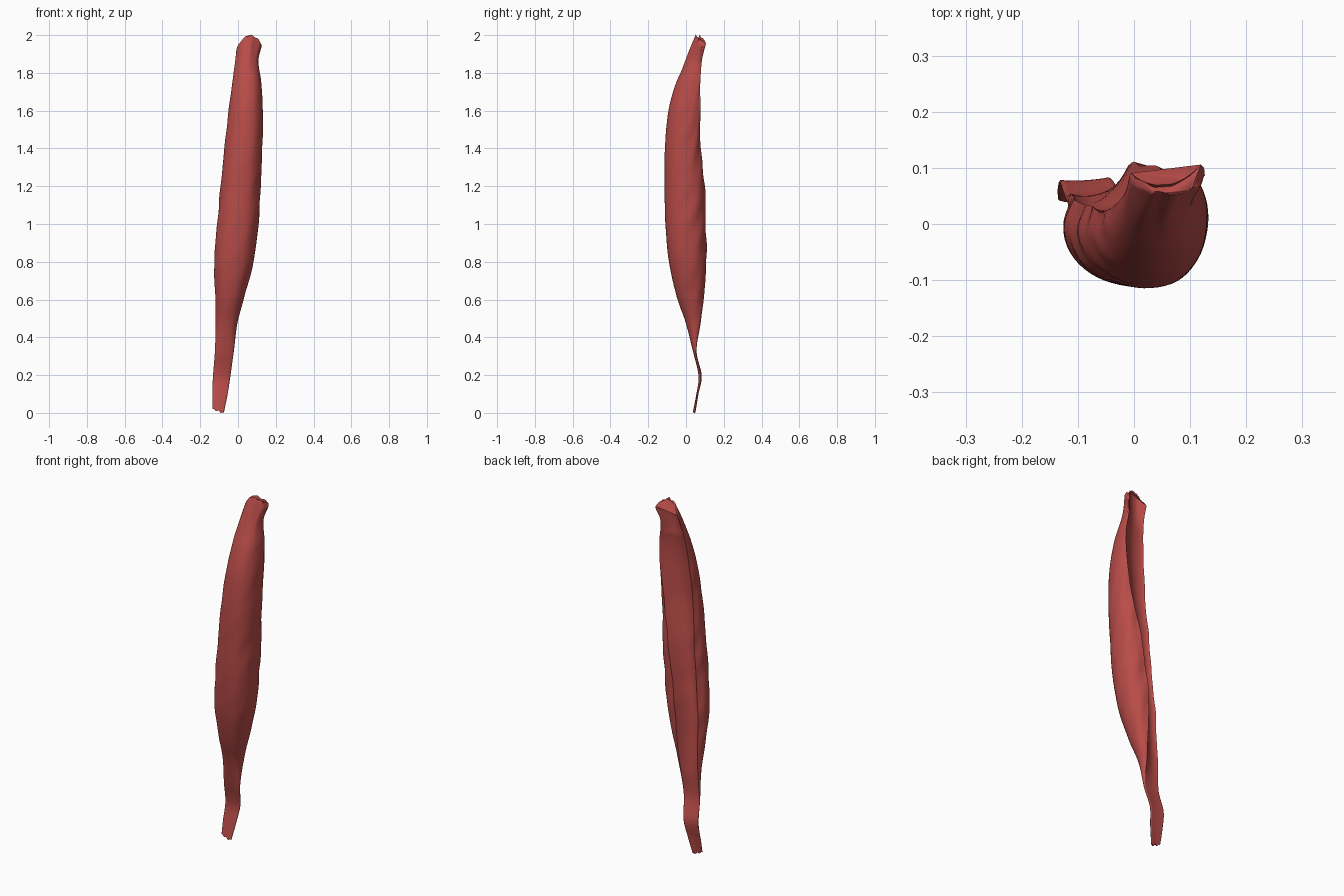
import bpy
import bmesh
import math
from mathutils import Vector

cube = bpy.data.objects.get("Cube")
if cube:
    bpy.data.objects.remove(cube, do_unlink=True)

ROWS_PER_SPAN = 10
POINTS_PER_SPAN = 5
BACK_POINTS = 14

# Stations along the pod: height, left x, right x, front y, back y, rim curl
stations = [
    (0.00, -.135, -.075, .038, .050, 0),
    (0.10, -.136, -.055, .055, .066, 0),
    (0.20, -.132, -.040, .066, .083, 0),
    (0.33, -.122, -.022, .036, .056, 0),
    (0.48, -.118, -.002, -.002, .078, .3),
    (0.62, -.120, .035, -.050, .095, .7),
    (0.80, -.126, .082, -.090, .108, 1),
    (1.00, -.110, .108, -.109, .105, 1),
    (1.20, -.092, .120, -.113, .100, .8),
    (1.40, -.072, .129, -.112, .078, .5),
    (1.60, -.050, .132, -.093, .076, .2),
    (1.75, -.030, .123, -.052, .076, 0),
    (1.86, -.016, .108, .005, .084, 0),
    (1.94, -.008, .126, .054, .105, 0),
]

# Cross-sections from left rim round the front to the right rim, in unit space
curled = [(.10, .67), (0, .45), (.05, .22), (.22, .06), (.48, 0), (.75, .05),
          (.93, .24), (1, .5), (.95, .76), (.79, .93), (.57, 1)]
spread = [(.02, .72), (0, .5), (.06, .28), (.22, .1), (.48, 0), (.75, .07),
          (.92, .28), (.99, .55), (1, .75), (.98, .9), (.95, 1)]


def smooth_path(points, steps):
    """Catmull-Rom interpolation through tuples of any length."""
    pts = [Vector(p) for p in points]
    pts = [pts[0] * 2 - pts[1]] + pts + [pts[-1] * 2 - pts[-2]]
    result = []
    for a, b, c, d in zip(pts, pts[1:], pts[2:], pts[3:]):
        for i in range(steps):
            t = i / steps
            result.append(b + (c - a) * (t / 2)
                          + (a * 2 - b * 5 + c * 4 - d) * (t * t / 2)
                          + (b * 3 - a - c * 3 + d) * (t ** 3 / 2))
    result.append(pts[-2])
    return result


def wrinkle(s, z):
    """Slanted creases, strongest on the sides, fading at the ends."""
    body = max(0, math.sin(math.pi * (z - .3) / 1.6))
    side = .15 + abs(s - .45) * 1.7
    return body * side * .018 * (
        math.sin(z * 26 - s * 34) + .6 * math.sin(z * 41 - s * 23 + 1))


def cross_section(front_path, z, tip):
    """Closed unit outline: wrinkled front, then a shallow hollow back."""
    middle = Vector((.5, .5))
    ring = []
    for i, p in enumerate(front_path):
        s = i / (len(front_path) - 1)
        q = middle + (p - middle) * (1 + wrinkle(s, z))
        q.y += tip * .06 * math.sin(s * 38)
        ring.append(q)
    right_rim, left_rim = ring[-1], ring[0]
    sag = .17 + .4 * tip
    for j in range(1, BACK_POINTS):
        f = j / BACK_POINTS
        q = right_rim.lerp(left_rim, f)
        q.y -= sag * math.sin(math.pi * f) ** .8
        ring.append(q)
    return ring


def build_pod(name):
    bm = bmesh.new()
    curl_path = smooth_path(curled, POINTS_PER_SPAN)
    open_path = smooth_path(spread, POINTS_PER_SPAN)
    rings = []
    for z, left, right, front, back, curl in smooth_path(stations, ROWS_PER_SPAN):
        tip = max(0, (z - 1.8) / .14)
        base = max(0, 1 - z / .12)
        path = [a.lerp(b, curl) for a, b in zip(open_path, curl_path)]
        ring = []
        for p in cross_section(path, z, tip):
            # Peaked tip and slanted foot, both slightly ragged
            rise = .06 * (1 - (2 * p.x - 1.1) ** 2) + .005 * math.sin(p.x * 24)
            foot = .022 * (1 - p.x) + .004 * math.sin(p.x * 15)
            ring.append(bm.verts.new((left + (right - left) * p.x,
                                      front + (back - front) * p.y,
                                      z + tip * rise + base * foot)))
        rings.append(ring)
    # Skin between neighbouring rings, closed at both ends
    for low, high in zip(rings, rings[1:]):
        for i in range(len(low)):
            bm.faces.new((low[i - 1], low[i], high[i], high[i - 1]))
    bm.faces.new(rings[0])
    bm.faces.new(rings[-1])
    bmesh.ops.triangulate(bm, faces=[f for f in bm.faces if len(f.verts) > 4])
    bmesh.ops.recalc_face_normals(bm, faces=bm.faces)
    # Stand the foot on the floor
    lowest = min(v.co.z for v in bm.verts)
    bmesh.ops.translate(bm, verts=bm.verts, vec=(0, 0, -lowest))
    mesh = bpy.data.meshes.new(name)
    bm.to_mesh(mesh)
    bm.free()
    pod = bpy.data.objects.new(name, mesh)
    bpy.context.collection.objects.link(pod)
    return pod


# Dried red skin
red = bpy.data.materials.new("dried_red")
red.use_nodes = True
colour = (.48, .072, .065, 1)
red.diffuse_color = colour
red.node_tree.nodes["Principled BSDF"].inputs["Base Color"].default_value = colour

# Pod with a hollow back
pod = build_pod("curled_pod")
pod.data.materials.append(red)

bpy.ops.object.select_all(action="DESELECT")
pod.select_set(True)
bpy.context.view_layer.objects.active = pod
bpy.ops.object.shade_smooth_by_angle(angle=math.radians(60))
